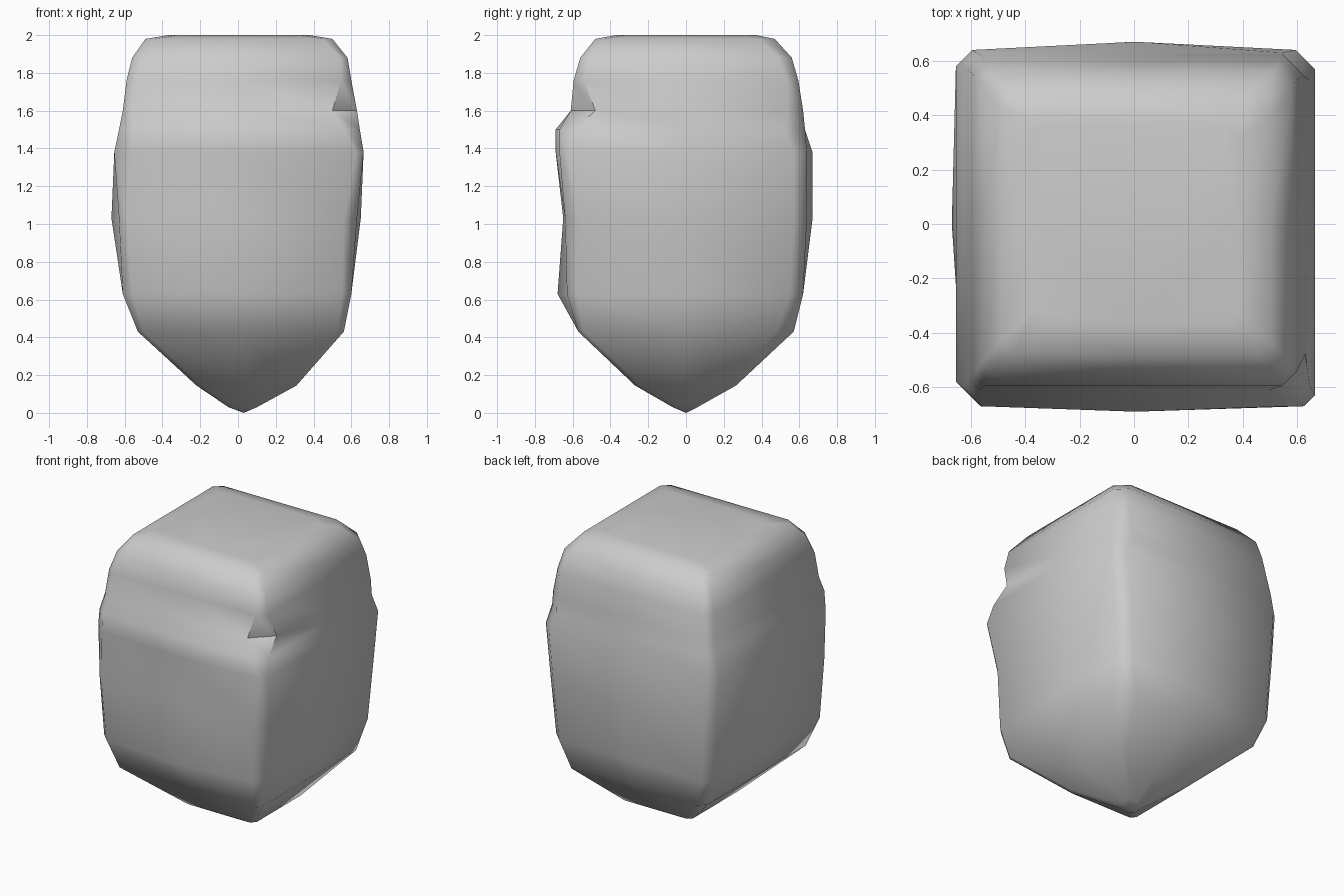
import bpy, bmesh
from math import radians

if "Cube" in bpy.data.objects:
    bpy.data.objects.remove(bpy.data.objects["Cube"])

# Stacked sections: z, left, right, front, back, corner cuts (front-right, back-right, back-left, front-left)
SECTIONS = [
    (2.00, -.37, .38, -.37, .37, .05, .05, .05, .05),
    (1.98, -.49, .50, -.48, .47, .05, .08, .05, .05),
    (1.88, -.56, .58, -.56, .56, .04, .07, .04, .05),
    (1.76, -.59, .60, -.595, .595, .055, .06, .05, .04),
    (1.60, -.61, .63, -.61, .62, .13, .08, .05, .04),
    (1.50, -.63, .645, -.67, .63, .08, .10, .05, .07),
    (1.38, -.655, .665, -.67, .64, .04, .07, .06, .09),
    (1.03, -.63, .63, -.64, .64, .07, .07, .06, .04),
    (.63, -.61, .60, -.63, .62, .05, .07, .06, .05),
    (.43, -.53, .56, -.57, .57, .03, .09, .05, .03),
    (.145, -.22, .31, -.27, .265, .03, .03, .03, .03),
    (.03, -.05, .10, -.07, .06, .02, .02, .02, .02),
]
# Mid-face bulges by height: left, right, front, back
BULGE = {1.50: (0, 0, .02, 0), 1.38: (0, 0, .02, .03),
         1.03: (.04, .02, .01, .03), .63: (0, 0, .05, 0)}


def section(bm, row):
    z, l, r, f, b, fr, br, bl, fl = row
    ml, mr, mf, mb = BULGE.get(z, (0, 0, 0, 0))
    pts = [((l + r) / 2, f - mf), (r - fr, f), (r, f + fr),
           (r + mr, 0), (r, b - br), (r - br, b),
           ((l + r) / 2, b + mb), (l + bl, b), (l, b - bl),
           (l - ml, 0), (l, f + fl), (l + fl, f)]
    return [bm.verts.new((x, y, z)) for x, y in pts]


# Boulder body: loft, cap the top, close to a point at the foot
bm = bmesh.new()
rings = [section(bm, row) for row in SECTIONS]
n = len(rings[0])
for a, b in zip(rings, rings[1:]):
    for i in range(n):
        j = (i + 1) % n
        bm.faces.new((a[i], b[i], b[j], a[j]))
bm.faces.new(rings[0])
tip = bm.verts.new((.03, 0, 0))
for i in range(n):
    bm.faces.new((rings[-1][i], tip, rings[-1][(i + 1) % n]))
bmesh.ops.recalc_face_normals(bm, faces=bm.faces)

mesh = bpy.data.meshes.new("boulder")
bm.to_mesh(mesh)
bm.free()
boulder = bpy.data.objects.new("boulder", mesh)
bpy.context.collection.objects.link(boulder)
bpy.context.view_layer.objects.active = boulder
boulder.select_set(True)
bpy.ops.object.shade_smooth_by_angle(angle=radians(46))
